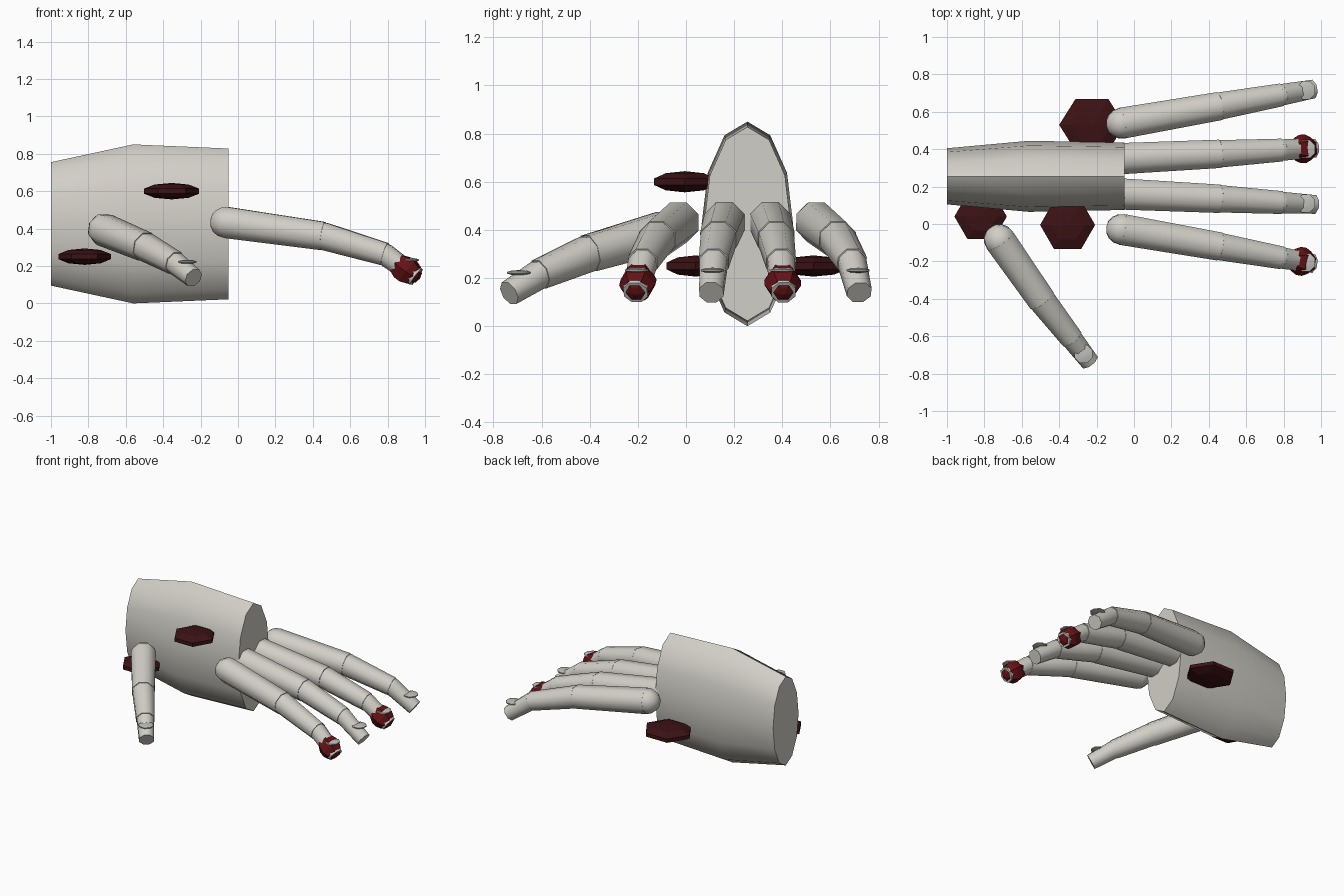
import bpy, bmesh, math
from mathutils import Vector, Matrix

if "Cube" in bpy.data.objects:
    bpy.data.objects.remove(bpy.data.objects["Cube"])


def material(name, rgb):
    m = bpy.data.materials.new(name)
    m.diffuse_color = (*rgb, 1)
    m.use_nodes = True
    m.node_tree.nodes["Principled BSDF"].inputs["Base Color"].default_value = m.diffuse_color
    return m


SKIN = material("pale_grey", (0.64, 0.62, 0.57))
NAIL = material("nail_grey", (0.52, 0.52, 0.49))
RED = material("deep_red", (0.13, 0.006, 0.008))
DARK = material("dark_maroon", (0.045, 0.006, 0.007))


def lathe(name, profile, sides, phase, matrix, mat, smooth=True):
    """Rings of (rx, ry, z) round local z, capped at both ends."""
    bm = bmesh.new()
    rings = []
    for rx, ry, z in profile:
        rings.append([bm.verts.new((rx * math.cos(phase + 2 * math.pi * i / sides),
                                    ry * math.sin(phase + 2 * math.pi * i / sides), z))
                      for i in range(sides)])
    for a, b in zip(rings, rings[1:]):
        for i in range(sides):
            j = (i + 1) % sides
            bm.faces.new((a[i], a[j], b[j], b[i]))
    bm.faces.new(rings[0][::-1])
    bm.faces.new(rings[-1])
    bmesh.ops.remove_doubles(bm, verts=bm.verts, dist=0.0002)
    bm.transform(matrix)
    bmesh.ops.recalc_face_normals(bm, faces=bm.faces)
    me = bpy.data.meshes.new(name)
    bm.to_mesh(me)
    bm.free()
    me.materials.append(mat)
    ob = bpy.data.objects.new(name, me)
    bpy.context.collection.objects.link(ob)
    if smooth:
        bpy.ops.object.select_all(action='DESELECT')
        ob.select_set(True)
        bpy.context.view_layer.objects.active = ob
        bpy.ops.object.shade_smooth_by_angle(angle=math.radians(50))
    return ob


def ball(r, h, rings):
    """Profile of an ellipsoid with the given number of bands."""
    pts = []
    for k in range(rings + 1):
        t = math.pi * k / rings
        s = max(math.sin(t), 0.0001)
        pts.append((r * s, r * s, -h * math.cos(t)))
    return pts


def aim(origin, direction):
    q = direction.to_track_quat('Z', 'Y')
    return Matrix.Translation(origin) @ q.to_matrix().to_4x4()


def finger(name, points, nail, bloody):
    pts = [Vector(p) for p in points]
    radii = [(0.09, 0.082), (0.079, 0.066), (0.062, 0.054)]
    parts = ["base", "middle", "tip"]
    for a, b, (ra, rb), part in zip(pts, pts[1:], radii, parts):
        d = b - a
        m = aim(a, d)
        lathe(f"{name}_{part}", [(ra, ra, 0), (rb, rb, d.length)], 8, math.pi / 8, m, SKIN)
        # rounded knuckle at the start of each segment
        lathe(f"{name}_{part}_knuckle", ball(ra * 0.99, ra, 8), 8, math.pi / 8, m, SKIN)
    # flat nail
    lathe(f"{name}_nail", ball(0.055, 0.011, 5), 8, math.pi / 8,
          Matrix.Translation(nail), NAIL)
    # red wrap round the fingertip
    if bloody:
        d = (pts[3] - pts[2]).normalized()
        lathe(f"{name}_red_tip", ball(0.078, 0.085, 7), 6, 0,
              aim(pts[3] - d * 0.07, d), RED, False)


# palm: twelve-sided tapered block along x
palm_axis = Matrix(((0, 0, 1, 0), (1, 0, 0, 0.255), (0, 1, 0, 0.425), (0, 0, 0, 1)))
lathe("palm", [(0.15, 0.33, -1.0), (0.19, 0.425, -0.56), (0.18, 0.403, -0.05)],
      12, 0, palm_axis, SKIN)

# four fingers fanned about the palm centre line
names = ["first_finger", "second_finger", "third_finger", "fourth_finger"]
fan = [(-1, 0.285, 0.375, 0.435, 0.465), (-1, 0.095, 0.12, 0.14, 0.15),
       (1, 0.095, 0.12, 0.14, 0.15), (1, 0.285, 0.375, 0.435, 0.465)]
for i, (s, a, b, c, d) in enumerate(fan):
    y = [0.255 + s * v for v in (a, b, c, d)]
    finger(names[i],
           [(-0.06, y[0], 0.432), (0.455, y[1], 0.36), (0.785, y[2], 0.263),
            (0.96 if a < 0.2 else 0.95, y[3], 0.14)],
           (0.92, y[3] - s * 0.005, 0.232), i in (0, 2))

# thumb
finger("thumb", [(-0.715, -0.09, 0.393), (-0.495, -0.405, 0.302),
                 (-0.335, -0.61, 0.215), (-0.238, -0.735, 0.137)],
       (-0.27, -0.695, 0.222), False)

# dark flattened lumps in the palm sides
for i, (x, y, z, rx, ry) in enumerate([(-0.355, -0.005, 0.60, 0.147, 0.147),
                                       (-0.82, 0.04, 0.25, 0.14, 0.14),
                                       (-0.225, 0.53, 0.25, 0.175, 0.16)]):
    prof = [(r / 0.95, r / 0.95 * ry / rx, h) for r, _, h in ball(rx, 0.044, 5)]
    lathe(f"dark_lump_{i + 1}", prof, 6, 0, Matrix.Translation((x, y, z)), DARK, False)
